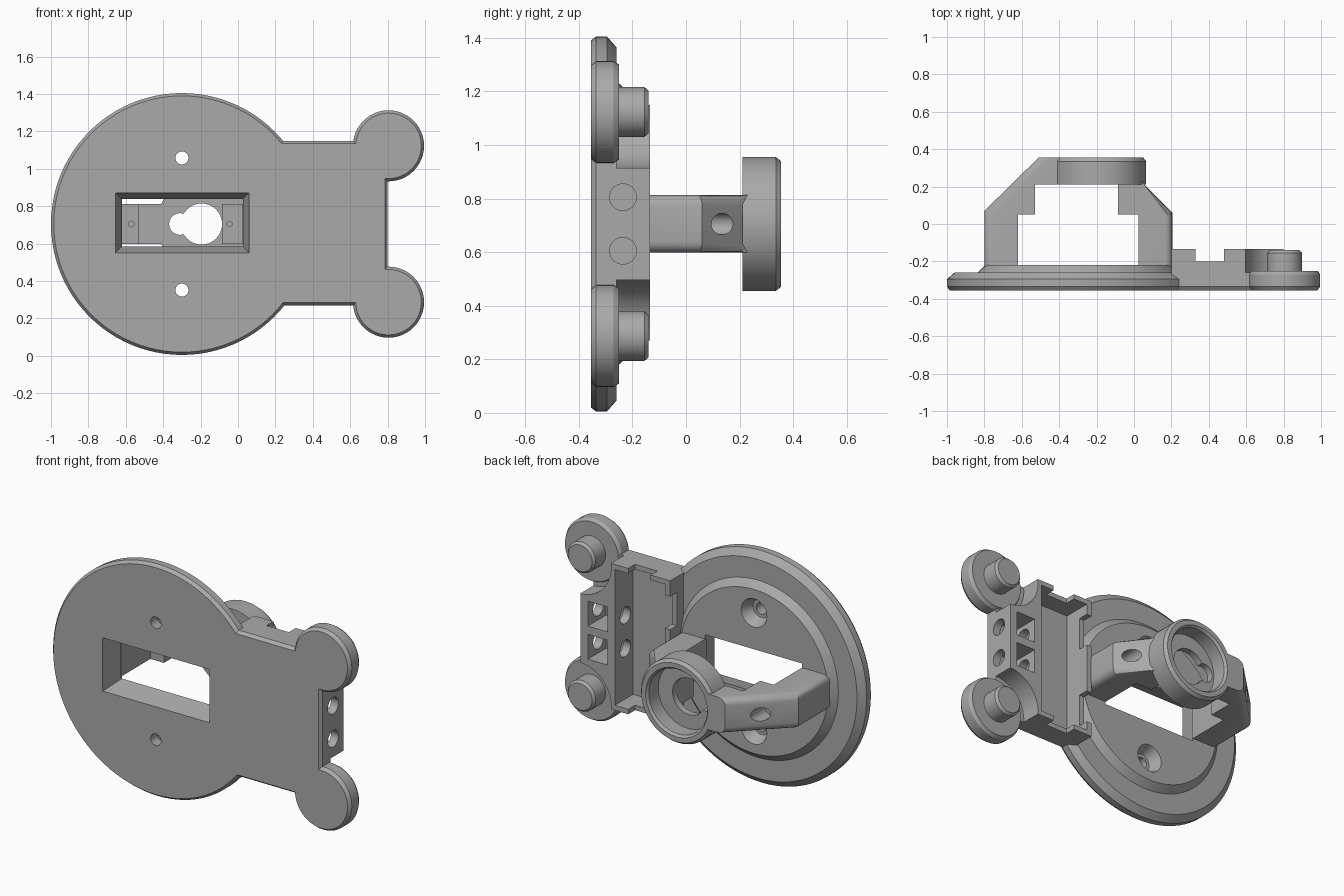
import bpy, bmesh, math
from mathutils import Matrix

if "Cube" in bpy.data.objects:
    bpy.data.objects.remove(bpy.data.objects["Cube"])

grey = bpy.data.materials.new("plain grey")
grey.use_nodes = True
colour = (0.4, 0.4, 0.4, 1)
grey.diffuse_color = colour
grey.node_tree.nodes["Principled BSDF"].inputs["Base Color"].default_value = colour

MID = 0.705          # height of the symmetry plane
DISC_X, CUP_X, LOBE_X = -0.30, -0.185, 0.805
LOBE_RISE = 0.418


def finish(name, bm):
    bmesh.ops.recalc_face_normals(bm, faces=bm.faces)
    mesh = bpy.data.meshes.new(name)
    bm.to_mesh(mesh)
    bm.free()
    mesh.materials.append(grey)
    ob = bpy.data.objects.new(name, mesh)
    bpy.context.collection.objects.link(ob)
    return ob


def lathe(name, x, z, profile, along_x=False, sides=48):
    """Solid of revolution about y from (radius, y) pairs."""
    bm = bmesh.new()
    rings = []
    for r, y in profile:
        ring = []
        for i in range(sides):
            a = 2 * math.pi * i / sides
            ring.append(bm.verts.new((r * math.cos(a), y, r * math.sin(a))))
        rings.append(ring)
    for a, b in zip(rings, rings[1:]):
        for i in range(sides):
            j = (i + 1) % sides
            bm.faces.new((a[i], a[j], b[j], b[i]))
    bm.faces.new(rings[0])
    bm.faces.new(rings[-1])
    if along_x:
        bmesh.ops.rotate(bm, verts=bm.verts, matrix=Matrix.Rotation(-math.pi / 2, 3, 'Z'))
        bmesh.ops.translate(bm, verts=bm.verts, vec=(0, x, z))
    else:
        bmesh.ops.translate(bm, verts=bm.verts, vec=(x, 0, z))
    return finish(name, bm)


def block(name, x, y, z, inset0=0, inset1=0):
    """Box from ranges, with the front or back face optionally shrunk."""
    bm = bmesh.new()
    bmesh.ops.create_cube(bm, size=1)
    for v in bm.verts:
        s = inset0 if v.co.y < 0 else inset1
        v.co = [lo + s if c < 0 else hi - s if k != 1 else hi
                for k, (c, (lo, hi)) in enumerate(zip(v.co, (x, y, z)))] \
            if v.co.y > 0 else [x[0] + s if v.co.x < 0 else x[1] - s, y[0],
                                z[0] + s if v.co.z < 0 else z[1] - s]
    return finish(name, bm)


def arm(name, points, z0, z1):
    """Extruded side profile; edges along the first three points are rounded."""
    bm = bmesh.new()
    low = [bm.verts.new((x, y, z0)) for x, y in points]
    high = [bm.verts.new((x, y, z1)) for x, y in points]
    bm.faces.new(low)
    bm.faces.new(high)
    n = len(points)
    for i in range(n):
        j = (i + 1) % n
        bm.faces.new((low[i], low[j], high[j], high[i]))
    outer = [bm.edges.get((s[i], s[i + 1])) for s in (low, high) for i in (0, 1)]
    bmesh.ops.bevel(bm, geom=outer, offset=0.04, segments=4, profile=0.5, affect='EDGES')
    return finish(name, bm)


def combine(ob, tools, operation):
    for tool in tools:
        mod = ob.modifiers.new(operation.lower(), 'BOOLEAN')
        mod.operation, mod.solver, mod.object = operation, 'EXACT', tool
        bpy.context.view_layer.objects.active = ob
        bpy.ops.object.modifier_apply(modifier=mod.name)
        bpy.data.objects.remove(tool)


def smooth(ob):
    bpy.ops.object.select_all(action='DESELECT')
    ob.select_set(True)
    bpy.context.view_layer.objects.active = ob
    bpy.ops.object.shade_smooth_by_angle(angle=math.radians(28))


# Round plate with stepped back
base = lathe("base_plate", DISC_X, MID, [
    (0.685, -0.355), (0.70, -0.335), (0.70, -0.295), (0.66, -0.26),
    (0.535, -0.26), (0.495, -0.22)], sides=96)

# Terminal tray body, scooped out around the two round lobes
tray = block("tray", (0.2, 0.8), (-0.335, -0.135), (0.27, 1.15))
lobes = [MID - LOBE_RISE, MID + LOBE_RISE]
combine(tray, [lathe("scoop", LOBE_X, z, [(0.21, -0.26), (0.21, 0)]) for z in lobes], 'DIFFERENCE')
front = block("tray_front", (0.2, 0.8), (-0.355, -0.335), (0.27, 1.15), inset0=0.015)

# Lobes with their pegs
parts = [tray, front]
for z in lobes:
    parts.append(lathe("lobe", LOBE_X, z, [
        (0.175, -0.355), (0.19, -0.335), (0.19, -0.27), (0.178, -0.25),
        (0.093, -0.25), (0.093, -0.155), (0.08, -0.14)]))
combine(base, parts, 'UNION')

# Openings in the plate: flared window, tray pocket and wall notches
cuts = [
    block("window", (-0.655, 0.06), (-0.356, -0.21), (0.55, 0.872), inset1=0.036),
    block("pocket", (0.235, 0.57), (-0.31, 0), (0.30, 1.12)),
    block("wall_notch", (0.33, 0.48), (-0.2, 0), (0.2, 1.2)),
]
for side in (-1, 1):
    # Countersunk screw holes
    cuts.append(lathe("screw_hole", DISC_X, MID + side * 0.353, [
        (0.035, -0.4), (0.035, -0.29), (0.055, -0.29), (0.09, -0.21)], sides=32))
    # Notches in the inner wall, terminal windows and wire holes
    z = MID + side * 0.25
    cuts.append(block("inner_notch", (0.15, 0.3), (-0.2, 0), (z - 0.1, z + 0.1)))
    z = MID + side * 0.1
    cuts.append(block("terminal", (0.62, 0.75), (-0.31, 0), (z - 0.075, z + 0.075)))
    cuts.append(lathe("wire_hole", -0.235, z, [(0.05, 0.5), (0.05, 0.9)], along_x=True, sides=32))
combine(base, cuts, 'DIFFERENCE')
smooth(base)

# Bridge: two bent legs carrying a round cup
z0, z1 = MID - 0.106, MID + 0.108
bridge = arm("bridge", [
    (-0.80, -0.23), (-0.80, 0.07), (-0.51, 0.355), (-0.30, 0.355), (-0.30, 0.21),
    (-0.53, 0.21), (-0.53, 0.05), (-0.62, 0.05), (-0.62, -0.23)], z0, z1)
right_leg = arm("right_leg", [
    (0.205, -0.23), (0.205, 0.06), (0.055, 0.21), (0.03, 0.245), (-0.085, 0.245),
    (-0.085, 0.05), (0.025, 0.05), (0.025, -0.23)], z0, z1)
cup = lathe("cup", CUP_X, MID, [(0.25, 0.21), (0.25, 0.335), (0.235, 0.355)], sides=64)
combine(bridge, [right_leg, cup], 'UNION')

# Cup recess, keyhole and screw holes in the legs
holes = [
    lathe("recess", CUP_X, MID, [(0.195, 0.25), (0.195, 0.34), (0.21, 0.36)], sides=64),
    lathe("keyhole", -0.195, MID, [(0.11, 0.1), (0.11, 0.3)]),
    lathe("keyhole_end", -0.31, MID, [(0.058, 0.1), (0.058, 0.3)], sides=32),
    block("keyhole_slot", (-0.31, -0.2), (0.1, 0.3), (MID - 0.045, MID + 0.045)),
    lathe("left_screw", -0.65, MID, [(0.04, 0.12), (0.04, 0.4)], sides=32),
    lathe("right_screw", 0.13, MID, [(0.04, 0.03), (0.04, 0.3)], sides=32),
]
for x in (-0.57, -0.045):
    holes.append(lathe("pilot", x, MID, [(0.015, 0), (0.015, 0.13)], sides=16))
combine(bridge, holes, 'DIFFERENCE')
smooth(bridge)
